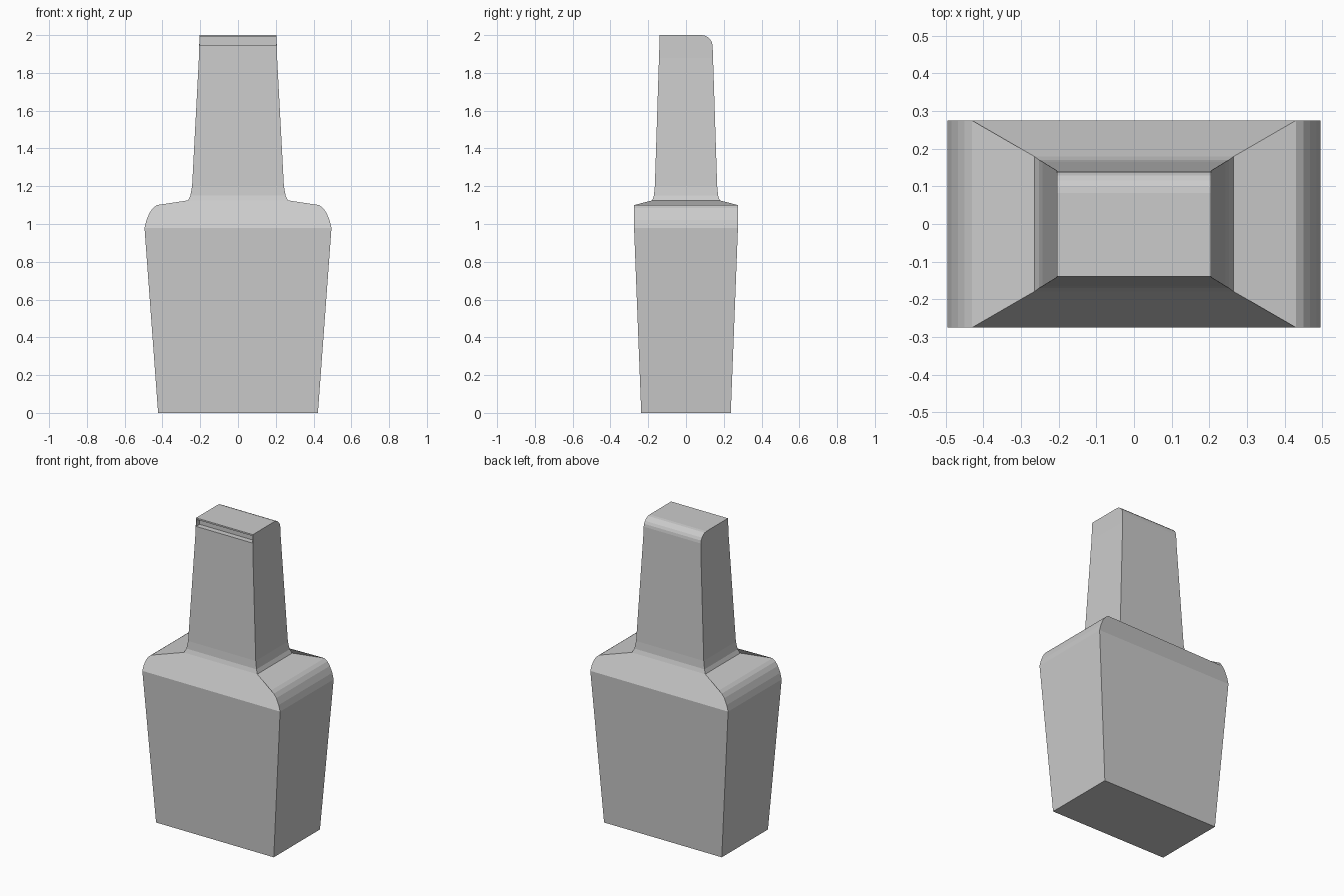
import bpy, bmesh, math

default = bpy.data.objects.get("Cube")
if default:
    bpy.data.objects.remove(default)

grey = bpy.data.materials.new("light_grey")
grey.use_nodes = True
colour = (0.6, 0.6, 0.6, 1)
grey.diffuse_color = colour
grey.node_tree.nodes["Principled BSDF"].inputs["Base Color"].default_value = colour


def finish(bm, name):
    bmesh.ops.recalc_face_normals(bm, faces=bm.faces)
    mesh = bpy.data.meshes.new(name)
    bm.to_mesh(mesh)
    bm.free()
    mesh.materials.append(grey)
    obj = bpy.data.objects.new(name, mesh)
    bpy.context.collection.objects.link(obj)
    return obj


def ring(bm, hx, hy, z):
    return [bm.verts.new((sx * hx, sy * hy, z))
            for sx, sy in ((-1, -1), (1, -1), (1, 1), (-1, 1))]


def bridge(bm, low, high, sides=range(4)):
    for i in sides:
        j = (i + 1) % 4
        bm.faces.new((low[i], low[j], high[j], high[i]))


# Body: tapered block whose left and right shoulders are rounded
bm = bmesh.new()
base = ring(bm, 0.423, 0.237, 0)
bm.faces.new(base[::-1])
arc = [ring(bm, x, 0.275, z) for x, z in
       ((0.495, 0.98), (0.485, 1.02), (0.468, 1.06), (0.45, 1.085), (0.43, 1.10))]
collar = ring(bm, 0.264, 0.179, 1.125)
bridge(bm, base, arc[0])
for low, high in zip(arc, arc[1:] + [collar]):
    bridge(bm, low, high, (1, 3))
# front and back shoulder slopes follow the whole rounded outline
outline = arc + [collar]
for a, b in ((0, 1), (2, 3)):
    bm.faces.new([r[b] for r in outline] + [r[a] for r in reversed(outline)])
bm.faces.new(collar)
finish(bm, "body")

# Neck: flared foot, long taper, straight head with a rounded rear edge
bm = bmesh.new()
levels = [ring(bm, *s) for s in ((0.264, 0.179, 1.125), (0.252, 0.17, 1.15),
                                 (0.243, 0.165, 1.2), (0.207, 0.143, 1.88),
                                 (0.204, 0.139, 2))]
bm.faces.new(levels[0][::-1])
for low, high in zip(levels, levels[1:]):
    bridge(bm, low, high)
top = bm.faces.new(levels[-1])
rear = [e for e in top.edges if all(v.co.y > 0 for v in e.verts)]
bmesh.ops.bevel(bm, geom=rear, offset=0.057, segments=5, profile=0.5, affect='EDGES')
neck = finish(bm, "neck")

# Slot: shallow wide recess in the front of the head
bm = bmesh.new()
bmesh.ops.create_cube(bm, size=1)
for v in bm.verts:
    v.co = (v.co.x * 0.404, v.co.y * 0.08 - 0.145, v.co.z * 0.045 + 1.968)
cutter = finish(bm, "slot_cutter")
cutter.hide_render = True
cut = neck.modifiers.new("slot", 'BOOLEAN')
cut.operation = 'DIFFERENCE'
cut.solver = 'EXACT'
cut.object = cutter
bpy.context.view_layer.objects.active = neck
bpy.ops.object.modifier_apply(modifier=cut.name)
bpy.data.objects.remove(cutter)
